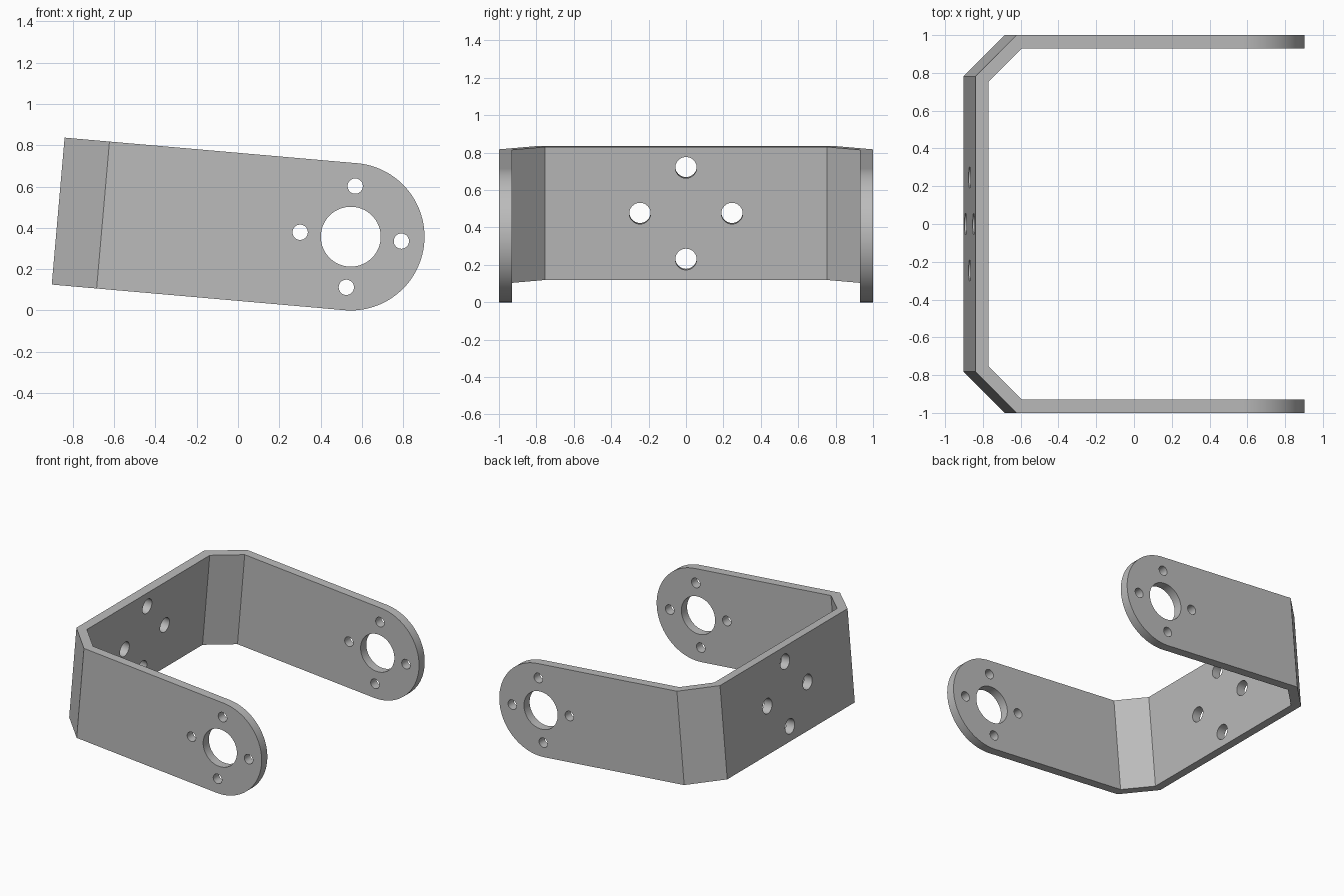
import bpy
import bmesh
from math import radians, cos, sin, pi, tan
from mathutils import Matrix

if "Cube" in bpy.data.objects:
    bpy.data.objects.remove(bpy.data.objects["Cube"], do_unlink=True)

END_R = 0.357      # radius of the rounded arm ends
LENGTH = 1.422     # end centre to outer back face
THICK = 0.07
FOLD = 0.218       # size of the angled corner
BOLT = 0.246       # bolt spacing from the centre
TILT = radians(5)

steel = bpy.data.materials.new("grey steel")
steel.use_nodes = True
grey = (0.5, 0.5, 0.5, 1)
steel.diffuse_color = grey
steel.node_tree.nodes["Principled BSDF"].inputs["Base Color"].default_value = grey


def prism(name, points, offset):
    """Extrude a closed outline of 3D points along an offset."""
    bm = bmesh.new()
    face = bm.faces.new([bm.verts.new(p) for p in points])
    grown = bmesh.ops.extrude_face_region(bm, geom=[face], use_keep_orig=True)
    verts = [v for v in grown["geom"] if isinstance(v, bmesh.types.BMVert)]
    bmesh.ops.translate(bm, verts=verts, vec=offset)
    bmesh.ops.recalc_face_normals(bm, faces=bm.faces)
    return to_object(name, bm)


def to_object(name, bm):
    mesh = bpy.data.meshes.new(name)
    bm.to_mesh(mesh)
    bm.free()
    mesh.materials.append(steel)
    obj = bpy.data.objects.new(name, mesh)
    bpy.context.collection.objects.link(obj)
    return obj


def drill(name, radius, axis, x, y, z, depth, sides=48):
    """Cylinder cutter along the X or Y axis."""
    bm = bmesh.new()
    turn = Matrix.Rotation(pi / 2, 4, "Y" if axis == "X" else "X")
    bmesh.ops.create_cone(bm, cap_ends=True, segments=sides, radius1=radius,
                          radius2=radius, depth=depth,
                          matrix=Matrix.Translation((x, y, z)) @ turn)
    return to_object(name, bm)


def apply_boolean(target, cutter, operation):
    cutter.hide_render = True
    mod = target.modifiers.new("cut", "BOOLEAN")
    mod.operation = operation
    mod.solver = "EXACT"
    mod.object = cutter
    bpy.context.view_layer.objects.active = target
    bpy.ops.object.modifier_apply(modifier=mod.name)
    bpy.data.objects.remove(cutter, do_unlink=True)


# Folded strip, seen from above as a U with angled corners
mitre = THICK * tan(pi / 8)
inner_y = 1 - THICK
outer = [(END_R * 2, -1), (FOLD - LENGTH, -1), (-LENGTH, FOLD - 1)]
inner = [(END_R * 2, -inner_y), (FOLD - LENGTH + mitre, -inner_y),
         (THICK - LENGTH, FOLD - 1 + mitre)]
outer += [(x, -y) for x, y in reversed(outer)]
inner += [(x, -y) for x, y in reversed(inner)]
strip = [(x, y, -0.5) for x, y in outer + inner[::-1]]
bracket = prism("bracket", strip, (0, 0, 1))

# Side outline with rounded arm ends
steps = 64
outline = [(END_R * sin(pi * i / steps), -1.2, END_R * cos(pi * i / steps))
           for i in range(steps + 1)]
outline += [(-2, -1.2, -END_R), (-2, -1.2, END_R)]
apply_boolean(bracket, prism("outline", outline, (0, 2.4, 0)), "INTERSECT")

# Large bore and four bolt holes through both arms
apply_boolean(bracket, drill("bore", 0.145, "Y", 0, 0, 0, 3, 64), "DIFFERENCE")
for a, b in ((1, 0), (-1, 0), (0, 1), (0, -1)):
    apply_boolean(bracket, drill("arm_bolt", 0.037, "Y", a * BOLT, 0, b * BOLT, 3),
                  "DIFFERENCE")
    # Matching hole in the back plate
    apply_boolean(bracket, drill("back_bolt", 0.057, "X", -LENGTH, a * BOLT, b * BOLT, 0.5),
                  "DIFFERENCE")

# Tilt and place on the ground
bracket.rotation_euler = (0, TILT, 0)
bracket.location = (0.546, 0, END_R)

bpy.ops.object.select_all(action="DESELECT")
bracket.select_set(True)
bpy.context.view_layer.objects.active = bracket
bpy.ops.object.shade_smooth_by_angle(angle=radians(30))
